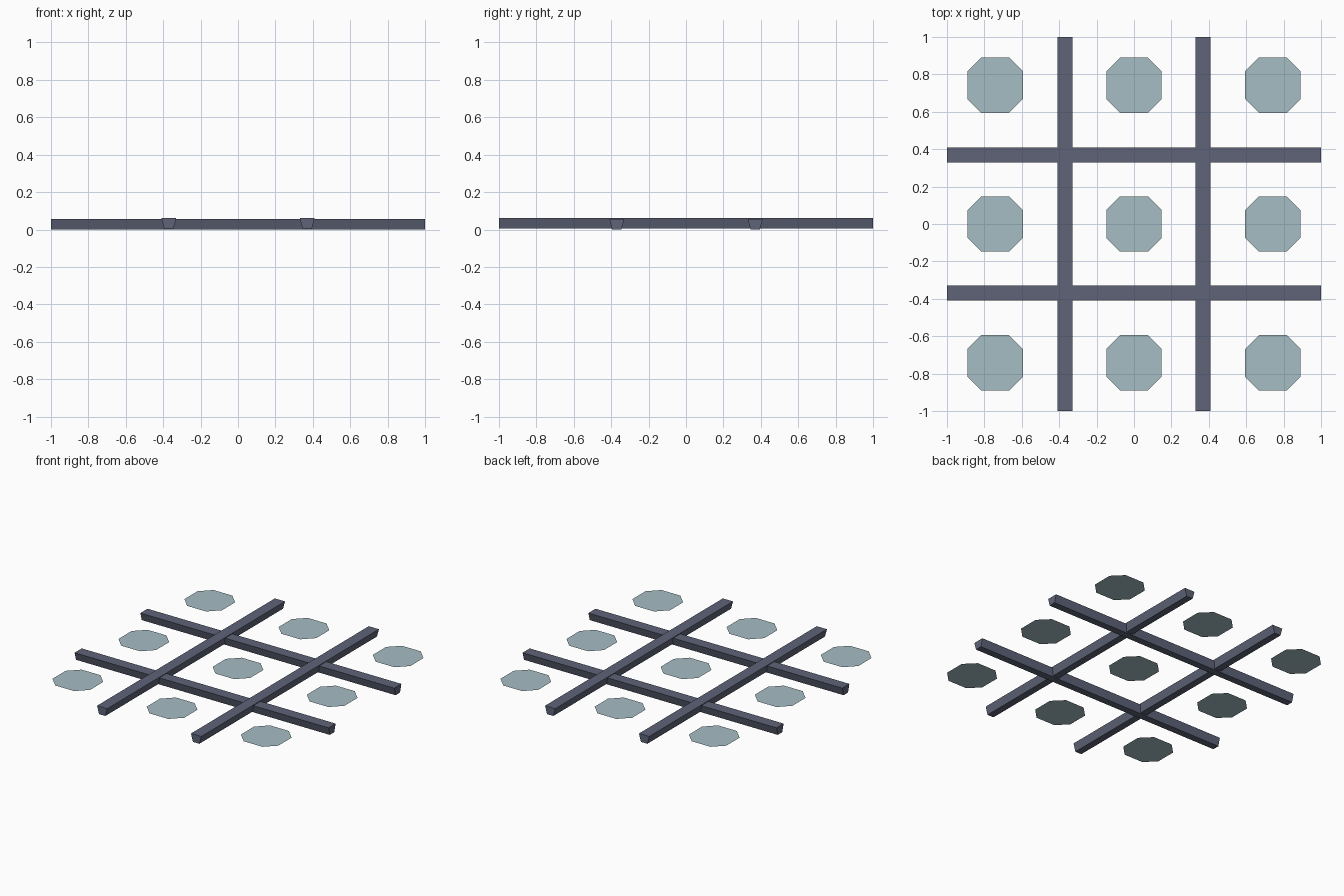
import bpy
import bmesh
from mathutils import Matrix, Vector

cube = bpy.data.objects.get("Cube")
if cube:
    bpy.data.objects.remove(cube, do_unlink=True)


def make_material(name, colour):
    mat = bpy.data.materials.new(name)
    mat.use_nodes = True
    mat.diffuse_color = colour
    mat.node_tree.nodes["Principled BSDF"].inputs["Base Color"].default_value = colour
    return mat


slate = make_material("slate_grey", (0.113, 0.126, 0.187, 1))
pale_blue = make_material("pale_blue", (0.38, 0.515, 0.555, 1))


def add_object(name, bm, mat):
    mesh = bpy.data.meshes.new(name)
    bm.to_mesh(mesh)
    bm.free()
    mesh.materials.append(mat)
    obj = bpy.data.objects.new(name, mesh)
    bpy.context.collection.objects.link(obj)
    return obj


# Bar: a long box tapered towards its underside
TOP_WIDTH, BASE_WIDTH, HEIGHT, SPACING = 0.08, 0.05, 0.056, 0.37


def add_bar(name, offset, base_z, along_x):
    bm = bmesh.new()
    bmesh.ops.create_cube(bm, size=1)
    for v in bm.verts:
        width = TOP_WIDTH if v.co.z > 0 else BASE_WIDTH
        v.co = Vector((v.co.x * width + offset, v.co.y * 2, (v.co.z + 0.5) * HEIGHT + base_z))
    if along_x:
        bm.transform(Matrix.Rotation(1.5707963, 4, "Z"))
    add_object(name, bm, slate)


# Tile: a flat square with its corners cut off
HALF, STRAIGHT, TILE_Z, PITCH = 0.148, 0.074, 0.055, 0.742


def add_tile(name, x, y):
    bm = bmesh.new()
    corners = []
    a, b = HALF, STRAIGHT
    for _ in range(4):
        corners += [(a, -b), (a, b)] if not corners else [
            (-q, p) for p, q in corners[-2:]]
    verts = [bm.verts.new((x + p, y + q, TILE_Z)) for p, q in corners]
    bm.faces.new(verts)
    add_object(name, bm, pale_blue)


# Crossed frame: the lengthwise pair sits slightly higher
for side, offset in (("right", -SPACING), ("left", SPACING)):
    add_bar(side + "_lengthwise_bar", offset, 0.006, False)
for side, offset in (("front", -SPACING), ("back", SPACING)):
    add_bar(side + "_crosswise_bar", offset, 0.0, True)

# One tile in each cell
for row, j in (("front", -1), ("middle", 0), ("back", 1)):
    for column, i in (("right", -1), ("centre", 0), ("left", 1)):
        add_tile(f"{row}_{column}_tile", i * PITCH, j * PITCH)
